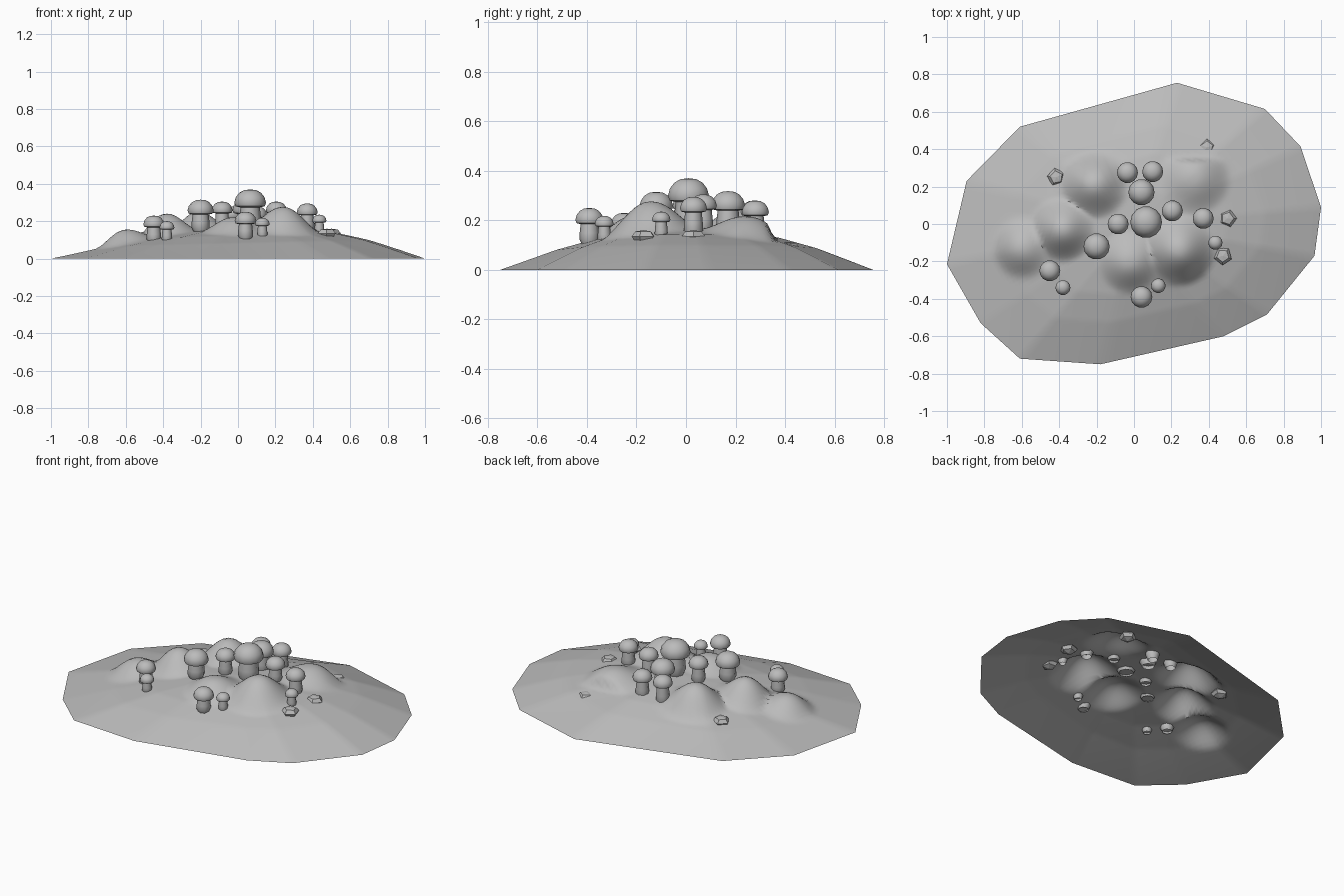
import bpy, bmesh, math
from mathutils import Vector

if "Cube" in bpy.data.objects:
    bpy.data.objects.remove(bpy.data.objects["Cube"])

grey = bpy.data.materials.new("stone_grey")
grey.diffuse_color = (0.5, 0.5, 0.5, 1)
grey.use_nodes = True
grey.node_tree.nodes["Principled BSDF"].inputs["Base Color"].default_value = grey.diffuse_color


def make_object(name, bm, smooth=50):
    me = bpy.data.meshes.new(name)
    bmesh.ops.recalc_face_normals(bm, faces=bm.faces[:])
    bm.to_mesh(me)
    bm.free()
    me.materials.append(grey)
    ob = bpy.data.objects.new(name, me)
    bpy.context.collection.objects.link(ob)
    if smooth:
        bpy.ops.object.select_all(action='DESELECT')
        ob.select_set(True)
        bpy.context.view_layer.objects.active = ob
        bpy.ops.object.shade_smooth_by_angle(angle=math.radians(smooth))
    return ob


def lathe(bm, center, profile, sides, turn=0.0):
    """Revolve (radius, height) pairs about a vertical axis; radius 0 makes a tip."""
    rings = []
    for r, z in profile:
        n = sides if r > 0 else 1
        rings.append([bm.verts.new((center[0] + r * math.cos(turn + math.tau * i / sides),
                                    center[1] + r * math.sin(turn + math.tau * i / sides), z))
                      for i in range(n)])
    for a, b in zip(rings, rings[1:]):
        for i in range(sides):
            j = (i + 1) % sides
            if len(a) == 1:
                bm.faces.new((a[0], b[j], b[i]))
            elif len(b) == 1:
                bm.faces.new((a[i], a[j], b[0]))
            else:
                bm.faces.new((a[i], a[j], b[j], b[i]))


# Ground: outline corners, slope profile and mounds (x, y, top height, radius)
OUTLINE = [(0.23, 0.755), (-0.61, 0.52), (-0.895, 0.23), (-1.0, -0.215), (-0.82, -0.53),
           (-0.61, -0.72), (-0.18, -0.75), (0.48, -0.60), (0.71, -0.485), (0.965, -0.17),
           (1.0, 0.09), (0.89, 0.415), (0.70, 0.615)]
SLOPE = [(0, 0.165), (0.25, 0.157), (0.5, 0.125), (0.7, 0.083), (1, 0)]
MOUNDS = [(-0.21, 0.21, 0.25, 0.19), (0.32, 0.24, 0.215, 0.20), (-0.38, -0.03, 0.24, 0.18),
          (-0.59, -0.13, 0.155, 0.17), (-0.02, -0.20, 0.22, 0.18), (0.24, -0.14, 0.275, 0.20)]


def slope_height(t, x):
    for (t0, h0), (t1, h1) in zip(SLOPE, SLOPE[1:]):
        if t <= t1:
            return (h0 + (h1 - h0) * (t - t0) / (t1 - t0)) * (1 + 0.28 * x)
    return 0.0


def ground_height(t, x, y):
    base = slope_height(t, x)
    z = base
    for mx, my, top, radius in MOUNDS:
        u = math.hypot(x - mx, y - my) / radius
        if u < 1:
            lift = (top - 0.9 * base) * math.cos(u * math.pi / 2) ** 1.6
            if mx > 0.3:        # steep back of one mound
                lift *= min(1, max(0, (0.36 - y) / 0.03))
            z = max(z, base + lift - 0.1 * base * (1 - u))
    return z


SUB, RINGS = 10, 46
border = []
for a, b in zip(OUTLINE, OUTLINE[1:] + OUTLINE[:1]):
    border += [Vector(a).lerp(Vector(b), k / SUB) for k in range(SUB)]
bm = bmesh.new()
previous = [bm.verts.new((0, 0, ground_height(0, 0, 0)))] * len(border)
for k in range(1, RINGS + 1):
    t = k / RINGS
    ring = [bm.verts.new((p.x * t, p.y * t, ground_height(t, p.x * t, p.y * t))) for p in border]
    for i in range(len(ring)):
        j = (i + 1) % len(ring)
        corners = [previous[i], ring[i], ring[j]] + ([previous[j]] if k > 1 else [])
        bm.faces.new(corners)
    previous = ring
make_object("ground", bm)

# Mushrooms: x, y, cap radius, top height, stem foot height
MUSHROOMS = [(0.065, 0.01, 0.085, 0.37, 0.15), (-0.20, -0.12, 0.07, 0.315, 0.14),
             (-0.085, 0.0, 0.056, 0.305, 0.14), (0.205, 0.07, 0.056, 0.305, 0.15),
             (0.04, 0.17, 0.07, 0.318, 0.13), (-0.035, 0.275, 0.056, 0.28, 0.10),
             (0.10, 0.28, 0.056, 0.28, 0.10), (0.37, 0.03, 0.056, 0.295, 0.13),
             (0.435, -0.10, 0.038, 0.235, 0.12), (-0.45, -0.25, 0.056, 0.23, 0.08),
             (-0.38, -0.34, 0.040, 0.20, 0.085), (0.04, -0.39, 0.058, 0.25, 0.10),
             (0.13, -0.33, 0.039, 0.218, 0.105)]
CAP = [(0, -0.82), (0.65, -0.98), (0.92, -0.92), (1, -0.72), (0.9, -0.42),
       (0.68, -0.18), (0.38, -0.04), (0, 0)]
for n, (x, y, r, top, foot) in enumerate(MUSHROOMS, 1):
    cap = bmesh.new()
    lathe(cap, (x, y), [(a * r, top + b * r * 1.15) for a, b in CAP], 14)
    make_object(f"mushroom_cap_{n}", cap)
    neck = top - 0.9 * r
    stem = bmesh.new()
    lathe(stem, (x, y), [(s * r, foot + (neck - foot) * f)
                         for s, f in ((0.5, 0), (0.7, 0.25), (0.68, 0.5), (0.58, 1))], 8)
    make_object(f"mushroom_stem_{n}", stem)

# Pebbles: x, y, middle height, turn
PEBBLES = [(0.39, 0.41, 0.088, 0.3), (0.50, 0.03, 0.135, 0.0),
           (0.475, -0.17, 0.135, 0.9), (-0.415, 0.25, 0.092, 0.5)]
for n, (x, y, z, turn) in enumerate(PEBBLES, 1):
    pebble = bmesh.new()
    lathe(pebble, (x, y), [(0, z - 0.032), (0.038, z - 0.018), (0.05, z),
                           (0.034, z + 0.02), (0, z + 0.025)], 5, turn)
    make_object(f"pebble_{n}", pebble, 0)
